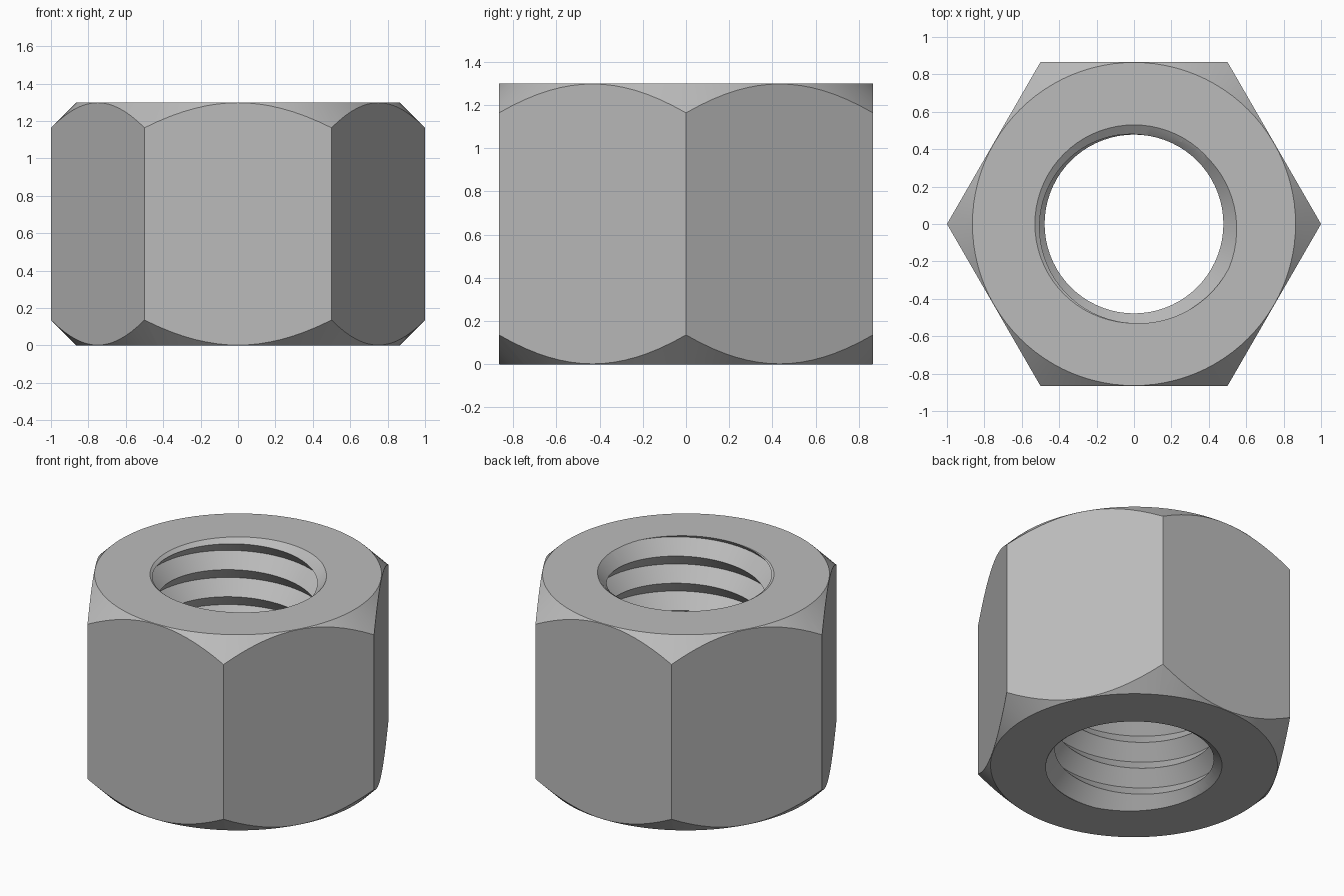
import bpy, bmesh, math

if "Cube" in bpy.data.objects:
    bpy.data.objects.remove(bpy.data.objects["Cube"])

HEIGHT, APOTHEM = 1.3, 0.866
MINOR, MAJOR, PITCH = 0.478, 0.56, 0.18
SEGS = 72

steel = bpy.data.materials.new("grey steel")
steel.diffuse_color = (0.5, 0.5, 0.5, 1)
steel.use_nodes = True
steel.node_tree.nodes["Principled BSDF"].inputs["Base Color"].default_value = steel.diffuse_color


def make_object(name, bm):
    bmesh.ops.recalc_face_normals(bm, faces=bm.faces)
    mesh = bpy.data.meshes.new(name)
    bm.to_mesh(mesh)
    bm.free()
    mesh.materials.append(steel)
    obj = bpy.data.objects.new(name, mesh)
    bpy.context.collection.objects.link(obj)
    return obj


def lathe(name, profile, segs):
    """Closed solid of revolution through (radius, z) points."""
    bm = bmesh.new()
    rings = [[bm.verts.new((r * math.cos(math.tau * i / segs),
                            r * math.sin(math.tau * i / segs), z))
              for i in range(segs)] for r, z in profile]
    for a, b in zip(rings, rings[1:]):
        for i in range(segs):
            j = (i + 1) % segs
            bm.faces.new((a[i], a[j], b[j], b[i]))
    bm.faces.new(rings[0][::-1])
    bm.faces.new(rings[-1])
    return make_object(name, bm)


def threaded_rod(name, crest_z, turns):
    """Right-handed V thread, closed by a fan at each end."""
    bm = bmesh.new()
    rows = 2 * turns
    grid = []
    for i in range(SEGS):
        a = math.tau * i / SEGS
        grid.append([])
        for k in range(rows + 1):
            r = MINOR if k % 2 == 0 else MAJOR
            z = crest_z + PITCH * (i / SEGS + k / 2)
            grid[i].append(bm.verts.new((r * math.cos(a), r * math.sin(a), z)))
    for i in range(SEGS):
        for k in range(rows):
            if i < SEGS - 1:
                a, b = grid[i], grid[i + 1]
                bm.faces.new((a[k], b[k], b[k + 1], a[k + 1]))
            elif k + 3 <= rows:
                # the last column joins the first one, a full pitch higher
                a, b = grid[i], grid[0]
                bm.faces.new((a[k], b[k + 2], b[k + 3], a[k + 1]))
    low = bm.verts.new((0, 0, crest_z - 0.1))
    high = bm.verts.new((0, 0, crest_z + PITCH * (turns + 1) + 0.1))
    for e in [e for e in bm.edges if e.is_boundary]:
        mid = (e.verts[0].co.z + e.verts[1].co.z) / 2
        centre = low if mid < HEIGHT / 2 else high
        bm.faces.new((e.verts[0], e.verts[1], centre))
    return make_object(name, bm)


def boolean(target, cutter, operation):
    mod = target.modifiers.new(operation.lower(), 'BOOLEAN')
    mod.operation, mod.solver, mod.object = operation, 'EXACT', cutter
    bpy.context.view_layer.objects.active = target
    bpy.ops.object.modifier_apply(modifier=mod.name)
    bpy.data.objects.remove(cutter)


# Hexagonal body with 45 degree chamfers at both ends
nut = lathe("hex_nut", [(1, 0), (1, HEIGHT)], 6)
r = APOTHEM - 0.002
chamfer = lathe("chamfer_form", [(r, 0), (r + 0.2, 0.2),
                                 (r + 0.2, HEIGHT - 0.2), (r, HEIGHT)], 96)
for v in chamfer.data.vertices:  # keep the caps clear of the hexagon's ends
    if v.co.z < 0.1 or v.co.z > HEIGHT - 0.1:
        s = (r - 0.05) / r
        v.co.x *= s
        v.co.y *= s
        v.co.z += 0.05 if v.co.z > 1 else -0.05
boolean(nut, chamfer, 'INTERSECT')

# Threaded bore
boolean(nut, threaded_rod("thread_cutter", 1.0425 - 8 * PITCH, 11), 'DIFFERENCE')

# Countersinks at both ends of the bore
for name, sign, z in (("top_sink", 1, HEIGHT), ("bottom_sink", -1, 0)):
    sink = lathe(name, [(0.43, z - sign * 0.07), (0.53, z),
                        (0.63, z + sign * 0.07)], SEGS)
    boolean(nut, sink, 'DIFFERENCE')

bpy.ops.object.select_all(action='DESELECT')
nut.select_set(True)
bpy.context.view_layer.objects.active = nut
bpy.ops.object.shade_smooth_by_angle(angle=math.radians(25))
